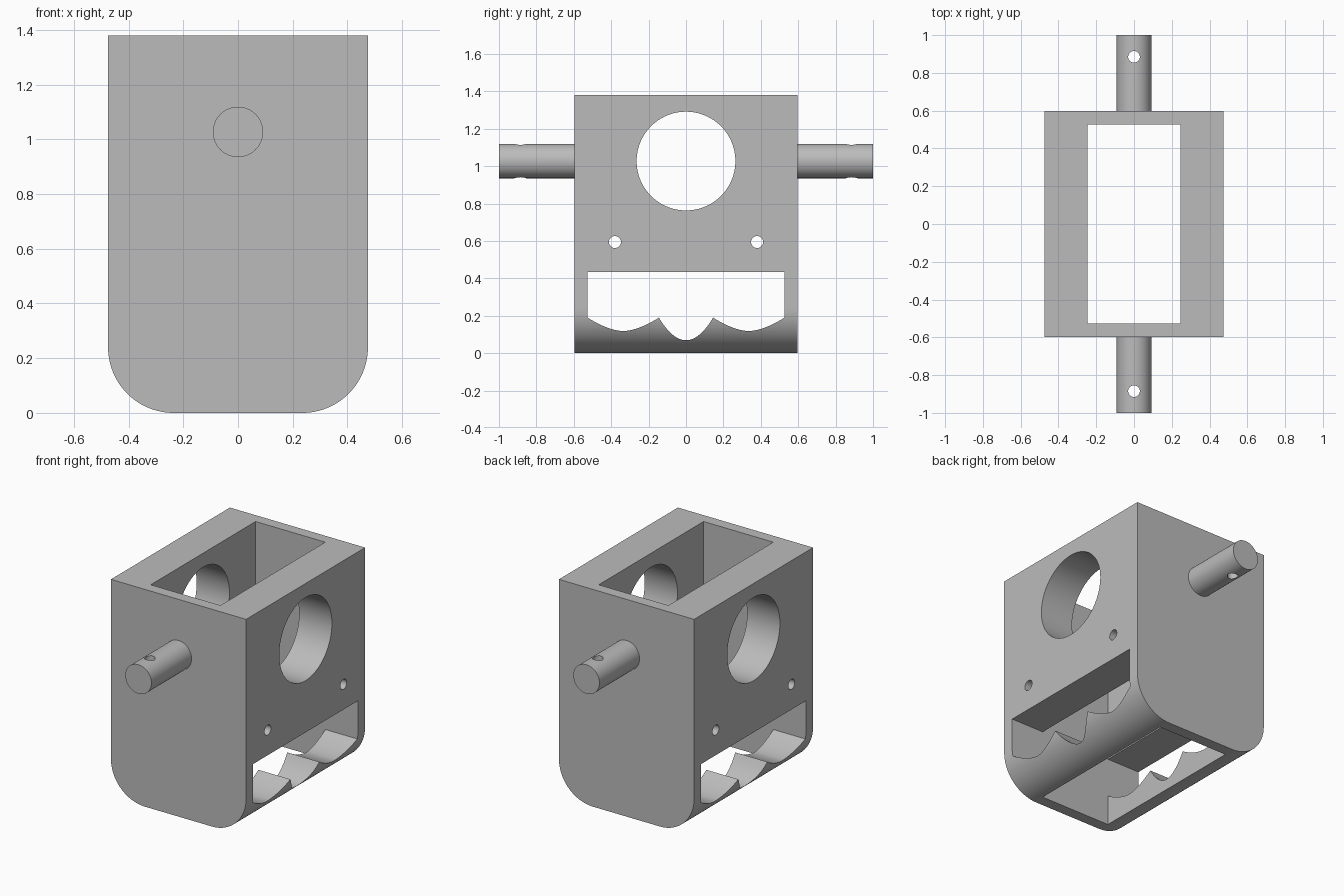
import bpy, bmesh, math
from mathutils import Matrix, Vector

cube = bpy.data.objects.get("Cube")
if cube:
    bpy.data.objects.remove(cube)

grey = bpy.data.materials.new("plain grey")
grey.use_nodes = True
colour = (0.5, 0.5, 0.5, 1)
grey.diffuse_color = colour
grey.node_tree.nodes["Principled BSDF"].inputs["Base Color"].default_value = colour

HALF_X, HALF_Y, TOP = 0.475, 0.597, 1.38
CORNER = 0.24
PIN_Z = 1.027


def finish(name, bm):
    bmesh.ops.recalc_face_normals(bm, faces=bm.faces)
    mesh = bpy.data.meshes.new(name)
    bm.to_mesh(mesh)
    bm.free()
    mesh.materials.append(grey)
    obj = bpy.data.objects.new(name, mesh)
    bpy.context.collection.objects.link(obj)
    return obj


def prism(name, points, depth):
    """Closed 3D outline pushed along a depth vector."""
    bm = bmesh.new()
    face = bm.faces.new([bm.verts.new(p) for p in points])
    extruded = bmesh.ops.extrude_face_region(bm, geom=[face])["geom"]
    verts = [v for v in extruded if isinstance(v, bmesh.types.BMVert)]
    bmesh.ops.translate(bm, vec=depth, verts=verts)
    return finish(name, bm)


def cylinder(name, centre, axis, radius, length, sides=64):
    bm = bmesh.new()
    turn = Vector((0, 0, 1)).rotation_difference(Vector(axis)).to_matrix().to_4x4()
    bmesh.ops.create_cone(bm, cap_ends=True, segments=sides, radius1=radius,
                          radius2=radius, depth=length,
                          matrix=Matrix.Translation(centre) @ turn)
    return finish(name, bm)


def cut(obj, cutter):
    mod = obj.modifiers.new("cut", "BOOLEAN")
    mod.operation, mod.solver, mod.object = "DIFFERENCE", "EXACT", cutter
    bpy.context.view_layer.objects.active = obj
    bpy.ops.object.modifier_apply(modifier=mod.name)
    bpy.data.objects.remove(cutter)


def smooth(obj):
    bpy.ops.object.select_all(action="DESELECT")
    obj.select_set(True)
    bpy.context.view_layer.objects.active = obj
    bpy.ops.object.shade_smooth_by_angle(angle=math.radians(25))


# Housing: block with rounded lower corners
arc = [math.radians(90 * i / 24) for i in range(25)]
right = [(HALF_X - CORNER + CORNER * math.sin(a), -HALF_Y,
          CORNER - CORNER * math.cos(a)) for a in arc]
right.append((HALF_X, -HALF_Y, TOP))
left = [(-x, y, z) for x, y, z in reversed(right)]
housing = prism("housing", right + left, (0, 2 * HALF_Y, 0))

# Vertical shaft through the housing
SHAFT_X, SHAFT_Y = 0.245, 0.526
shaft = [(sx * SHAFT_X, sy * SHAFT_Y, -0.1)
         for sx, sy in ((-1, -1), (1, -1), (1, 1), (-1, 1))]
cut(housing, prism("shaft_cutter", shaft, (0, 0, 2)))

# Large side bore and two small screw holes
cut(housing, cylinder("bore_cutter", (0, 0, PIN_Z), (1, 0, 0), 0.264, 2, 96))
for side in (-1, 1):
    cut(housing, cylinder("screw_cutter", (0, side * 0.38, 0.594), (1, 0, 0), 0.032, 2, 32))

# Side window with three scooped cradles along its sill
PEAK_Y, PEAK_Z = 0.145, 0.19


def scoop(centre, half, low, power):
    steps = [i / 12 for i in range(-12, 13)]
    return [(-1, centre + half * t, low + (PEAK_Z - low) * abs(t) ** power)
            for t in steps]


mid, half = (SHAFT_Y + PEAK_Y) / 2, (SHAFT_Y - PEAK_Y) / 2
sill = (scoop(-mid, half, 0.118, 1.7) + scoop(0, PEAK_Y, 0.069, 2)[1:]
        + scoop(mid, half, 0.118, 1.7)[1:])
window = sill + [(-1, SHAFT_Y, 0.434), (-1, -SHAFT_Y, 0.434)]
cut(housing, prism("window_cutter", window, (2, 0, 0)))
smooth(housing)

# Trunnion pins with a cross hole near each end
for side, name in ((-1, "front_pin"), (1, "back_pin")):
    pin = cylinder(name, (0, side * (1 + HALF_Y) / 2, PIN_Z), (0, 1, 0),
                   0.092, 1 - HALF_Y)
    cut(pin, cylinder("pin_hole_cutter", (0, side * 0.885, PIN_Z), (0, 0, 1), 0.031, 1, 32))
    smooth(pin)
